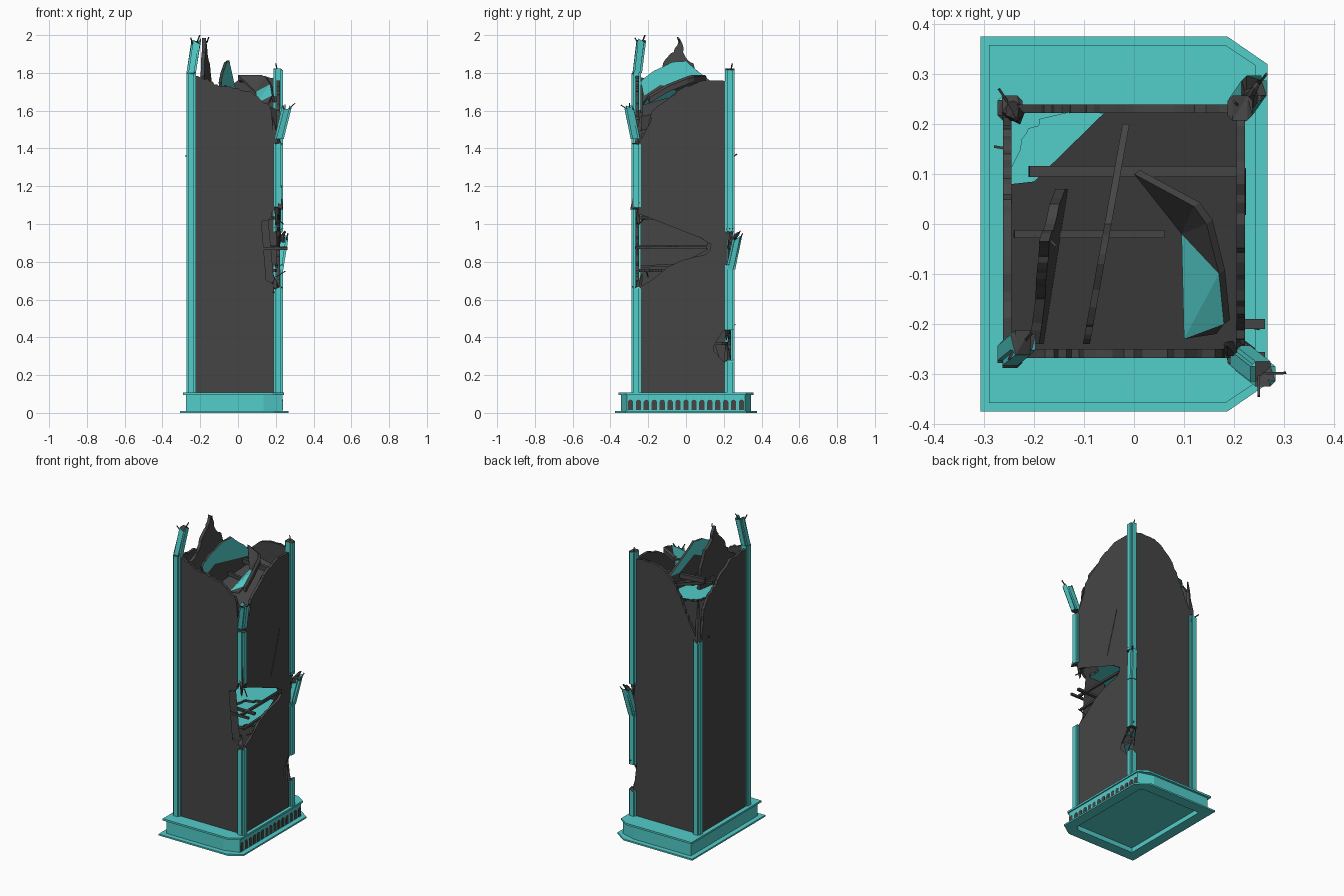
import bpy, bmesh, math, random
from mathutils import Vector, Matrix

if "Cube" in bpy.data.objects:
    bpy.data.objects.remove(bpy.data.objects["Cube"])
random.seed(7)

def material(name, col):
    m = bpy.data.materials.new(name)
    m.diffuse_color = (*col, 1)
    m.use_nodes = True
    m.node_tree.nodes["Principled BSDF"].inputs["Base Color"].default_value = m.diffuse_color
    return m

MATS = [material("teal_stone", (0.085, 0.61, 0.59)), material("dark_concrete", (0.06, 0.06, 0.06))]
TEAL, DARK = 0, 1

def finish(name, bm, rule):
    """Turn bmesh into an object; rule(normal) picks the colour of each face."""
    bmesh.ops.recalc_face_normals(bm, faces=bm.faces)
    bm.normal_update()
    for f in bm.faces:
        f.material_index = rule(f.normal)
    me = bpy.data.meshes.new(name)
    bm.to_mesh(me)
    bm.free()
    for m in MATS:
        me.materials.append(m)
    ob = bpy.data.objects.new(name, me)
    bpy.context.collection.objects.link(ob)
    return ob

def jag(path, amp=0.008, n=5):
    """Roughen a broken edge."""
    out = []
    for a, b in zip(path, path[1:]):
        a, b = Vector(a), Vector(b)
        d = (b - a).normalized()
        out.append(a)
        for i in range(1, n):
            p = a.lerp(b, (i + random.uniform(-.25, .25)) / n)
            out.append(p + Vector((-d.y, d.x)) * random.uniform(-amp, amp))
    return out + [Vector(path[-1])]

def plate(name, pts, off, rule):
    """Extrude a flat outline by a vector."""
    bm = bmesh.new()
    off = Vector(off)
    a = [bm.verts.new(p) for p in pts]
    b = [bm.verts.new(Vector(p) + off) for p in pts]
    caps = [bm.faces.new(a), bm.faces.new(b[::-1])]
    for i in range(len(a)):
        j = (i + 1) % len(a)
        bm.faces.new((a[i], a[j], b[j], b[i]))
    bmesh.ops.triangulate(bm, faces=caps)
    return finish(name, bm, rule)

dark = lambda n: DARK
teal = lambda n: TEAL
dark_ends = lambda n: DARK if abs(n.z) > 0.6 else TEAL
dark_sides = lambda n: TEAL if abs(n.z) > 0.6 else DARK

# Plinth: one loft of chamfered outlines, with a recess underneath
def outline(x0, x1, y, cx, cy):
    return [(x0, -y), (x1 - cx, -y), (x1, -y + cy), (x1, y - cy), (x1 - cx, y), (x0, y)]
flange = outline(-.307, .267, .375, .08, .055)
body = outline(-.275, .235, .343, .10, .03)
cornice = outline(-.29, .243, .358, .06, .04)
recess = outline(-.24, .20, .305, .03, .02)
bm = bmesh.new()
rings = [[bm.verts.new((x, y, z)) for x, y in o] for o, z in
         [(recess, .03), (recess, 0), (flange, 0), (flange, .01), (body, .01),
          (body, .095), (cornice, .095), (cornice, .107)]]
for r, s in zip(rings, rings[1:]):
    for i in range(6):
        j = (i + 1) % 6
        bm.faces.new((r[i], r[j], s[j], s[i]))
bm.faces.new(rings[0])
bm.faces.new(rings[-1])
finish("plinth", bm, teal)

# Row of arched openings on the right of the plinth
for i in range(15):
    y = -.294 + i * .042
    arch = [(y - .014, .014), (y + .014, .014)]
    arch += [(y + .014 * math.cos(t * math.pi / 6), .056 + .014 * math.sin(t * math.pi / 6)) for t in range(7)]
    plate(f"plinth_arch_{i}", [(.234, a, b) for a, b in arch], (.003, 0, 0), dark)

# Four torn walls
right = [Vector((-.25, .1)), Vector((.22, .1))]
right += jag([(.22, .25), (.16, .28), (.11, .36), (.17, .41), (.22, .45)])
right += jag([(.22, 1.75), (.1, 1.76), (0, 1.73), (-.1, 1.66), (-.18, 1.6), (-.21, 1.48), (-.25, 1.43)])
right += jag([(-.25, 1.05), (-.02, 1.02), (.03, .97), (.10, .91), (.19, .87), (.06, .83),
              (-.08, .78), (-.16, .71), (-.25, .66)], .007)
plate("right_wall", [(.205, a, b) for a, b in right], (.017, 0, 0), dark)

front = [Vector((-.25, .1)), Vector((.21, .1))]
front += jag([(.21, .66), (.15, .70), (.1, .73), (.05, .78), (.09, .9), (.11, 1.0), (.17, 1.03), (.205, 1.1)])
front += jag([(.205, 1.43), (.18, 1.5), (.17, 1.62), (.1, 1.68), (0, 1.72), (-.1, 1.73), (-.16, 1.77), (-.25, 1.78)])
plate("front_wall", [(a, -.25, b) for a, b in front], (0, -.018, 0), dark)

left = [Vector((-.25, .1)), Vector((.22, .1))]
left += jag([(.22, 1.36), (.2, 1.45), (.19, 1.55), (.14, 1.62), (.08, 1.65), (0, 1.72), (-.1, 1.77), (-.25, 1.78)])
plate("left_wall", [(-.245, a, b) for a, b in left], (-.017, 0, 0), dark)

back = [Vector((-.24, .1)), Vector((.21, .1))]
back += jag([(.21, .26), (.12, .29), (.03, .36), (.08, .41), (.14, .40), (.21, .45)])
back += jag([(.21, 1.78), (.1, 1.78), (0, 1.76), (-.08, 1.68), (-.13, 1.6), (-.18, 1.5), (-.24, 1.36)])
plate("back_wall", [(a, .222, b) for a, b in back], (0, .017, 0), dark)

# Corner columns, stepped square section, with broken dark ends
XL, XR, YF, YB = -.248, .212, -.263, .232
def column(name, p, q, ragged=.0):
    p, q = Vector(p), Vector(q)
    h, s = .025, .015
    sec = [(-h, -s), (-s, -s), (-s, -h), (s, -h), (s, -s), (h, -s),
           (h, s), (s, s), (s, h), (-s, h), (-s, s), (-h, s)]
    bm = bmesh.new()
    a = [bm.verts.new(p + Vector((x, y, 0))) for x, y in sec]
    b = [bm.verts.new(q + Vector((x, y, random.uniform(-ragged, ragged)))) for x, y in sec]
    for i in range(12):
        j = (i + 1) % 12
        bm.faces.new((a[i], a[j], b[j], b[i]))
    bmesh.ops.triangulate(bm, faces=[bm.faces.new(a), bm.faces.new(b)])
    finish(name, bm, dark_ends)

for name, x, y, z0, z1, r in [
        ("front_left_column", XL, YF, .1, 1.80, .008), ("front_right_column_low", XR, YF, .1, .66, .012),
        ("front_right_column_high", XR, YF, 1.09, 1.43, .012), ("back_right_column_low", XR, YB, .1, .27, .012),
        ("back_right_column_mid", XR, YB, .44, .78, .01), ("back_right_column_high", XR, YB, .96, 1.82, .006),
        ("back_left_column", XL, YB, .1, 1.36, .012)]:
    column(name, (x, y, z0), (x, y, z1), r)
column("front_left_leaning_piece", (XL, YF + .005, 1.80), (-.222, -.237, 1.965), .018)
column("front_right_leaning_piece", (.217, -.268, 1.45), (.258, -.30, 1.62), .018)
column("back_right_leaning_piece", (.215, .236, .76), (.24, .272, .925), .015)

# Ragged concrete cores where the columns broke
def spike(name, p, q, r):
    p, q = Vector(p), Vector(q)
    bm = bmesh.new()
    rows = []
    for k in range(5):
        c, w = p.lerp(q, k / 4), r * (1 - k / 5)
        rows.append([bm.verts.new(c + Vector((math.cos(i * 1.047) * w, math.sin(i * 1.047) * w, 0)) * random.uniform(.6, 1.2)
                    + Vector((0, 0, random.uniform(-.01, .01)))) for i in range(6)])
    for a, b in zip(rows, rows[1:]):
        for i in range(6):
            j = (i + 1) % 6
            bm.faces.new((a[i], a[j], b[j], b[i]))
    bm.faces.new(rows[0])
    bm.faces.new(rows[-1])
    finish(name, bm, dark)

spike("core_front_right_top", (.205, -.258, 1.40), (.185, -.24, 1.56), .026)
spike("core_front_right_upper", (.21, -.26, 1.12), (.20, -.25, 1.0), .024)
spike("core_front_right_split", (.224, -.272, 1.08), (.222, -.268, 1.30), .022)
spike("core_front_right_lower", (.205, -.255, .64), (.185, -.235, .73), .026)
spike("core_back_left", (-.243, .225, 1.33), (-.235, .21, 1.60), .026)
spike("core_back_right_notch", (.205, .222, .25), (.2, .215, .37), .026)
spike("core_back_right_notch_top", (.205, .222, .46), (.2, .215, .39), .024)
spike("core_back_right_mid", (.21, .23, .98), (.215, .235, .86), .026)
spike("core_back_left_shard", (.225, .245, .91), (.25, .285, .96), .02)

# Floors seen through the holes: teal slabs with dark torn edges
for i, (z, c) in enumerate([(.36, 0), (.745, .06), (.87, .12), (1.025, .07)]):
    pts = [Vector(p) for p in ((.2, .19), (.17, .222), (-.245, .222), (-.245, -.25))]
    pts += jag([(.2 - c, -.25), (.2 - c * .75, -.22 + c), (.203, -.2 + c * 1.3)], .012, 6)
    plate(f"floor_{i}", [(a, b, z) for a, b in pts], (0, 0, .016), dark_sides)

# Beams and struts
def beam(name, p, q, w, h, rule=dark):
    p, q = Vector(p), Vector(q)
    s = (q - p).cross(Vector((0, 0, 1))).normalized() * w / 2
    u = s.cross(q - p).normalized() * h / 2
    plate(name, [p - s - u, p + s - u, p + s + u, p - s + u], q - p, rule)

beam("hole_beam_cross", (-.2, -.2, .875), (.262, -.2, .875), .02, .014)
beam("hole_beam_front", (.05, -.262, .87), (.262, -.262, .87), .012, .014)
beam("hole_beam_side", (.205, -.27, .875), (.205, .11, .875), .015, .014)
beam("hole_beam_low", (.205, -.24, .775), (.205, .0, .785), .015, .012)
beam("roof_beam_back", (-.21, .105, 1.69), (.21, .105, 1.66), .022, .03)
beam("roof_beam_mid", (-.24, -.02, 1.66), (.06, -.02, 1.62), .016, .02)
beam("wall_crack", (.2225, .02, 1.02), (.2225, .11, 1.30), .004, .004)

# Collapsed top floor: teal corner, dark sloping slab, torn teal plate
corner = jag([(-.245, .08), (-.225, .17), (-.19, .21), (-.07, .222)], .014, 4) + [Vector((.1, .2)), Vector((-.24, -.1))]
plate("top_floor_corner", [(a, b, 1.585) for a, b in corner], (0, 0, .015), dark_sides)
slope = [(-.245, .08), (-.2, .085), (-.06, .222), (.205, .222), (.205, -.25), (-.245, -.25)]
plate("fallen_roof_slab", [(x, y, 1.585 - .25 * (x - y)) for x, y in slope], (0, 0, .02), dark)
torn = [(0, .1, 1.79), (.12, .035, 1.79), (.145, 0, 1.78), (.17, -.1, 1.74), (.18, -.2, 1.68),
        (.165, -.22, 1.65), (.1, -.23, 1.64), (.095, -.02, 1.70)]
plate("torn_roof_plate", torn, (0, 0, -.012), dark_sides)
rim = torn[:5]
plate("torn_plate_rim", rim + [(x + .012, y + .008, z - .01) for x, y, z in rim[::-1]], (0, 0, -.03), dark)

# Upright partition with an arched teal top, and the tall dark shard
arc = jag([(.2, 1.7), (.1, 1.78), (.0, 1.865), (-.08, 1.855), (-.2, 1.79), (-.24, 1.75)], .004, 4)
under = [(-.22, 1.68), (-.1, 1.76), (.0, 1.78), (.12, 1.70)]
lean = lambda y: -.045 + .18 * y
plate("arched_partition", [(lean(y), y, z) for y, z in [*arc, *under]], (-.014, 0, 0),
      lambda n: TEAL if abs(n.x) > .8 else DARK)
plate("partition_wall", [(lean(y) - .004, y, z) for y, z in
      [(.2, 1.7), (.0, 1.82), (-.1, 1.80), (-.23, 1.72), (-.23, 1.5), (.2, 1.5)]], (-.008, 0, 0), dark)
shard = jag([(.07, 1.74), (.04, 1.85), (.0, 1.88), (-.035, 1.985), (-.065, 1.91), (-.11, 1.87), (-.15, 1.78), (-.24, 1.73)], .006, 4)
shard += [Vector((-.24, 1.55)), Vector((.07, 1.55))]
plate("tall_shard", [(-.15 + .17 * y - .06 * (z - 1.75), y, z) for y, z in shard], (-.02, 0, 0), dark)

# Bent reinforcing bars
for i, (p, d) in enumerate([
        ((-.222, -.237, 1.95), (.02, .02, .05)), ((-.24, -.25, 1.95), (-.01, -.02, .035)),
        ((.258, -.30, 1.6), (.045, .002, .04)), ((.25, -.3, 1.6), (.0, -.045, .03)),
        ((.21, .235, 1.8), (-.01, .01, .05)), ((.25, .28, .91), (.015, .02, .04)),
        ((-.25, .24, 1.35), (-.02, .03, .02)), ((-.25, .15, 1.36), (-.03, .005, .0)),
        ((.2, -.22, 1.03), (.04, -.03, -.03)), ((.2, -.2, .72), (.05, -.01, .03)),
        ((-.165, -.035, 1.96), (.01, -.01, .03)), ((.21, .23, .43), (.01, .03, .04)),
        ((-.1, -.25, .9), (.0, .0, .04)), ((.2, -.25, 1.44), (-.02, .01, .06))]):
    p = Vector(p)
    beam(f"rebar_{i}", p, p + Vector(d), .005, .005)
